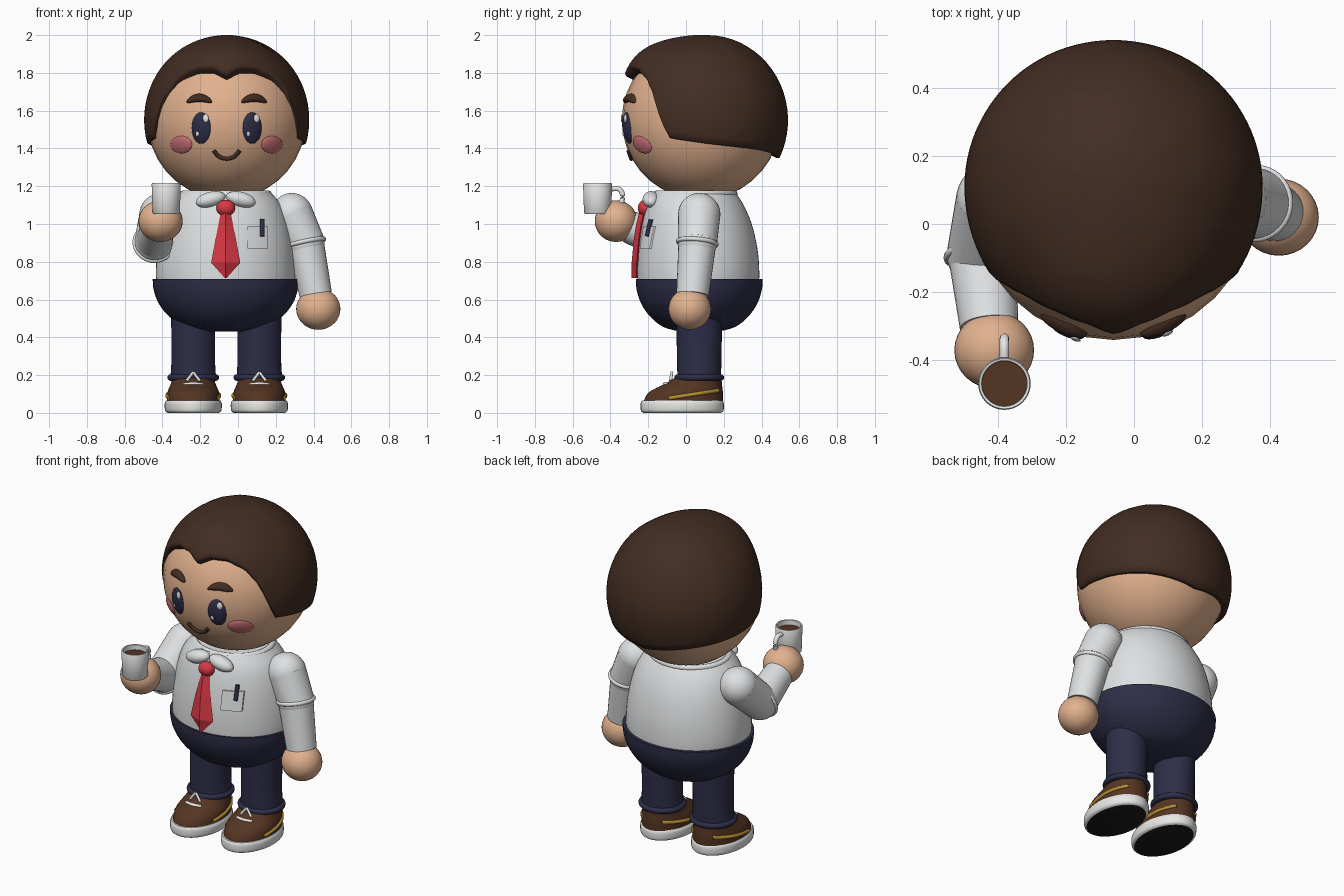
import bpy, bmesh
from math import sin, cos, pi, sqrt, acos, exp, radians, degrees
from mathutils import Vector, Matrix

cube = bpy.data.objects.get("Cube")
if cube:
    bpy.data.objects.remove(cube, do_unlink=True)


def material(name, r, g, b):
    m = bpy.data.materials.new(name)
    m.use_nodes = True
    m.diffuse_color = (r, g, b, 1)
    bsdf = next(n for n in m.node_tree.nodes if n.type == 'BSDF_PRINCIPLED')
    bsdf.inputs["Base Color"].default_value = (r, g, b, 1)
    bsdf.inputs["Roughness"].default_value = 0.6
    return m


SKIN = material("skin", 0.76, 0.44, 0.27)
HAIR = material("dark brown hair", 0.055, 0.026, 0.016)
SHIRT = material("shirt white", 0.74, 0.75, 0.76)
NAVY = material("navy", 0.027, 0.027, 0.065)
RED = material("red", 0.68, 0.04, 0.06)
PINK = material("blush pink", 0.62, 0.17, 0.19)
SHOE = material("shoe brown", 0.09, 0.035, 0.016)
GOLD = material("gold", 0.48, 0.27, 0.03)
BLACK = material("sole black", 0.012, 0.009, 0.009)
WHITE = material("bright white", 0.85, 0.85, 0.84)


def finish(name, bm, *mats, angle=50):
    bmesh.ops.recalc_face_normals(bm, faces=bm.faces)
    me = bpy.data.meshes.new(name)
    bm.to_mesh(me)
    bm.free()
    for m in mats:
        me.materials.append(m)
    me.polygons.foreach_set("use_smooth", [True] * len(me.polygons))
    me.set_sharp_from_angle(angle=radians(angle))
    ob = bpy.data.objects.new(name, me)
    bpy.context.collection.objects.link(ob)
    return ob


def skin_rows(bm, rows):
    """Bridge closed rows of points and cap both ends."""
    rows = [[bm.verts.new(p) for p in row] for row in rows]
    n = len(rows[0])
    for a, b in zip(rows, rows[1:]):
        for i in range(n):
            j = (i + 1) % n
            bm.faces.new((a[i], a[j], b[j], b[i]))
    bm.faces.new(rows[0])
    bm.faces.new(rows[-1])


def spline(rings, steps=4):
    """Catmull-Rom resampling of a list of rings."""
    out = []
    for i in range(len(rings) - 1):
        p = [Vector(rings[max(0, min(len(rings) - 1, i + k))]) for k in (-1, 0, 1, 2)]
        for s in range(steps):
            t = s / steps
            out.append(0.5 * (2 * p[1] + (p[2] - p[0]) * t
                              + (2 * p[0] - 5 * p[1] + 4 * p[2] - p[3]) * t * t
                              + (3 * p[1] - p[0] - 3 * p[2] + p[3]) * t ** 3))
    return out + [Vector(rings[-1])]


def loft(name, rings, cx, mat, n=40, smooth=True, **kw):
    """Stack of ellipses, each given as (z, half width, half depth, centre y)."""
    bm = bmesh.new()
    skin_rows(bm, [[(cx + rx * cos(2 * pi * i / n), cy + ry * sin(2 * pi * i / n), z)
                    for i in range(n)]
                   for z, rx, ry, cy in (spline(rings) if smooth else rings)])
    return finish(name, bm, mat, **kw)


def ball(name, pos, size, mat, tilt=0):
    bm = bmesh.new()
    bmesh.ops.create_uvsphere(bm, u_segments=32, v_segments=18, radius=1)
    bm.transform(Matrix.Translation(pos) @ Matrix.Rotation(tilt, 4, 'Y')
                 @ Matrix.Diagonal((*size, 1)))
    return finish(name, bm, mat)


def limb(name, a, b, r1, r2, mat):
    a, b = Vector(a), Vector(b)
    bm = bmesh.new()
    bmesh.ops.create_cone(bm, cap_ends=True, segments=32, radius1=r1, radius2=r2,
                          depth=(b - a).length)
    bm.transform(Matrix.Translation((a + b) / 2)
                 @ (b - a).to_track_quat('Z', 'Y').to_matrix().to_4x4())
    return finish(name, bm, mat)


def ring(name, pos, axis, rx, ry, tube, mat):
    quat = Vector(axis).to_track_quat('Z', 'Y').to_matrix()
    bm = bmesh.new()
    n, rows = 12, []
    for i in range(40):
        a = 2 * pi * i / 40
        rows.append([bm.verts.new(Vector(pos) + quat @ Vector((
            (rx + tube * cos(t)) * cos(a), (ry + tube * cos(t)) * sin(a), tube * sin(t))))
            for t in (2 * pi * k / n for k in range(n))])
    for i in range(40):
        a, b = rows[i], rows[(i + 1) % 40]
        for k in range(n):
            bm.faces.new((a[k], a[(k + 1) % n], b[(k + 1) % n], b[k]))
    return finish(name, bm, mat)


def cord(name, points, r, mat):
    """Round tube through a few points."""
    pts = spline(points)
    bm, rows = bmesh.new(), []
    for i, p in enumerate(pts):
        d = pts[min(i + 1, len(pts) - 1)] - pts[max(i - 1, 0)]
        q = d.to_track_quat('Z', 'Y')
        rows.append([p + q @ Vector((r * cos(k * pi / 5), r * sin(k * pi / 5), 0))
                     for k in range(10)])
    skin_rows(bm, rows)
    return finish(name, bm, mat)


def interp(table, t):
    for a, b in zip(table, table[1:]):
        if t <= b[0]:
            f = max(0, (t - a[0]) / (b[0] - a[0]))
            return [u + (v - u) * f for u, v in zip(a, b)]
    return table[-1]


MID = -0.065          # centre line of the figure
HEAD = Vector((-0.06, 0.08, 1.55))
HEAD_R = 0.42
TORSO = [(0.66, 0.365, 0.32, 0.065), (0.75, 0.37, 0.323, 0.065), (0.87, 0.36, 0.315, 0.063),
         (1.0, 0.335, 0.29, 0.058), (1.1, 0.295, 0.255, 0.05), (1.17, 0.235, 0.215, 0.045)]


def face_y(x, z):
    return HEAD.y - sqrt(max(0.001, HEAD_R ** 2 - (x - HEAD.x) ** 2 - (z - HEAD.z) ** 2))


def chest_y(x, z):
    _, rx, ry, cy = interp(TORSO, z)
    return cy - ry * sqrt(max(0.001, 1 - ((x - MID) / rx) ** 2))


def decal(name, x, z, rx, rz, thick, mat, arch=0, lift=0):
    """Flattened ellipsoid that follows the face."""
    ob = ball(name, (0, 0, 0), (rx, thick, rz), mat)
    for v in ob.data.vertices:
        px, pz = x + v.co.x, z + v.co.z - arch * (v.co.x / rx) ** 2
        v.co = (px, face_y(px, pz) + v.co.y - lift, pz)


# head and face
ball("head", HEAD, (HEAD_R,) * 3, SKIN)
for s, side in ((-1, "right"), (1, "left")):
    ex = HEAD.x + s * 0.135
    decal(side + "_eye", ex, 1.508, 0.05, 0.083, 0.016, NAVY)
    decal(side + "_eye_glint", ex + 0.024, 1.56, 0.015, 0.022, 0.006, WHITE, lift=0.013)
    decal(side + "_eye_small_glint", ex - 0.02, 1.477, 0.009, 0.013, 0.005, WHITE, lift=0.014)
    decal(side + "_eyebrow", HEAD.x + s * 0.145, 1.668, 0.068, 0.022, 0.026, HAIR, arch=0.022)
    decal(side + "_cheek", HEAD.x + s * 0.24, 1.42, 0.057, 0.046, 0.014, PINK)
cord("mouth", [(HEAD.x + x, face_y(HEAD.x + x, z) - 0.003, z) for x, z in
               ((-0.068, 1.388), (-0.04, 1.357), (0, 1.345), (0.04, 1.357), (0.068, 1.388))],
     0.011, HAIR)

# hair: cap from the crown down to a hairline that varies with direction
HAIRLINE = [(0, 1.775), (10, 1.81), (25, 1.81), (40, 1.77), (50, 1.69), (63, 1.46),
            (90, 1.43), (135, 1.395), (180, 1.35)]


def hair_point(phi, theta, inset):
    front = exp(-(phi / 0.9) ** 2) * exp(-((theta - 0.85) / 0.45) ** 2)
    streak = 0.004 * sin(theta) * sin(9 * phi + sin(3 * phi)) * max(0, cos(theta))
    k = 1 + 0.12 * front + streak - inset
    depth = 0.455 if cos(phi) > 0 else 0.43
    return (HEAD.x + 0.437 * k * sin(theta) * sin(phi),
            0.11 - depth * k * sin(theta) * cos(phi), 1.55 + 0.45 * k * cos(theta))


bm = bmesh.new()
rows, N, STEPS = [], 96, 20
for step in range(STEPS + 3):
    row = []
    for i in range(N):
        phi = 2 * pi * i / N - pi
        edge = acos((interp(HAIRLINE, degrees(abs(phi)))[1] - 1.55) / 0.45)
        t = min(1, (step + 0.1) / STEPS)
        over = max(0, step - STEPS)
        row.append(hair_point(phi, edge * t + 0.02 * min(over, 1), (0, 0.03, 0.15)[over]))
    rows.append(row)
skin_rows(bm, rows)
finish("hair", bm, HAIR, angle=70)

# torso, trousers and neck ring
loft("shirt_torso", TORSO, MID, SHIRT, n=56)
loft("trousers_seat", [(0.43, 0.12, 0.1, 0.07), (0.455, 0.22, 0.19, 0.07), (0.51, 0.3, 0.26, 0.07),
                       (0.58, 0.355, 0.308, 0.07), (0.65, 0.381, 0.331, 0.07),
                       (0.71, 0.387, 0.336, 0.07)], MID, NAVY, n=56)
ring("neck_band", (MID, 0.05, 1.16), (0, 0, 1), 0.225, 0.205, 0.018, SHIRT)

# collar, tie, pocket and pen
for s in (-1, 1):
    ball("collar_" + ("left" if s > 0 else "right"), (MID + s * 0.08, -0.185, 1.13),
         (0.08, 0.045, 0.04), SHIRT, tilt=s * 0.25)
ball("tie_knot", (MID, -0.215, 1.085), (0.05, 0.04, 0.043), RED)
loft("tie_blade", [(z, w, 0.026, chest_y(MID, z) - 0.006) for z, w in
                   ((0.715, 0.006), (0.795, 0.077), (0.92, 0.054), (1.0, 0.038), (1.07, 0.025))],
     MID, RED, n=4, smooth=False, angle=20)
bm = bmesh.new()
bmesh.ops.create_cube(bm, size=1)
bmesh.ops.subdivide_edges(bm, edges=bm.edges, cuts=3, use_grid_fill=True)
for v in bm.verts:
    px, pz = 0.105 + 0.11 * v.co.x, 0.928 + 0.115 * v.co.z
    v.co = (px, chest_y(px, pz) + 0.02 * v.co.y, pz)
finish("chest_pocket", bm, SHIRT)
limb("pen", (0.128, chest_y(0.128, 0.935) - 0.016, 0.935),
     (0.128, chest_y(0.128, 1.025) - 0.016, 1.025), 0.012, 0.012, NAVY)

# arms: one hangs down, the other is bent forward
for side, shoulder, elbow, wrist, hand in (
        ("left", (0.285, 0.07, 1.052), (0.355, 0.06, 0.9), (0.412, 0.035, 0.625), (0.425, 0.02, 0.55)),
        ("right", (-0.41, 0.07, 1.05), (-0.445, -0.09, 0.9), (-0.425, -0.3, 0.985), (-0.41, -0.37, 1.015))):
    ball(side + "_shoulder", shoulder, (0.112,) * 3, SHIRT)
    limb(side + "_upper_arm", shoulder, elbow, 0.112, 0.104, SHIRT)
    ball(side + "_elbow", elbow, (0.104,) * 3, SHIRT)
    limb(side + "_forearm", elbow, wrist, 0.1, 0.086, SHIRT)
    ring(side + "_sleeve_band", elbow, Vector(wrist) - Vector(elbow), 0.102, 0.102, 0.012, SHIRT)
    ball(side + "_hand", hand, (0.117, 0.113, 0.11), SKIN)

# mug
loft("mug", [(z, r, r, -0.468) for z, r in ((1.052, 0.066), (1.06, 0.072), (1.21, 0.077),
                                            (1.216, 0.074), (1.214, 0.067), (1.17, 0.065))],
     -0.38, WHITE, smooth=False)
loft("coffee", [(z, 0.066, 0.066, -0.468) for z in (1.165, 1.185)], -0.38, SHOE, smooth=False)
cord("mug_handle", [(-0.38, y, z) for y, z in ((-0.4, 1.185), (-0.355, 1.185), (-0.335, 1.15),
                                               (-0.35, 1.1), (-0.4, 1.08))], 0.014, WHITE)

# legs and shoes
UPPER = [(0.06, 0.14, 0.21, -0.015), (0.11, 0.136, 0.195, 0.0), (0.155, 0.118, 0.15, 0.04),
         (0.19, 0.108, 0.12, 0.068)]
for side, cx in (("right", -0.237), ("left", 0.113)):
    loft(side + "_leg", [(0.17, 0.122, 0.115, 0.07), (0.3, 0.115, 0.118, 0.07),
                         (0.55, 0.118, 0.122, 0.07)], cx, NAVY)
    ring(side + "_trouser_cuff", (cx, 0.07, 0.187), (0, 0, 1), 0.12, 0.115, 0.017, NAVY)
    loft(side + "_shoe_upper", UPPER, cx, SHOE)
    sole = loft(side + "_shoe_sole", [(0, 0.135, 0.205, -0.02), (0.012, 0.149, 0.219, -0.02),
                                      (0.05, 0.151, 0.22, -0.02), (0.066, 0.143, 0.213, -0.02)], cx, WHITE)
    sole.data.materials.append(BLACK)
    for f in sole.data.polygons:
        if f.normal.z < -0.9:
            f.material_index = 1
    for s in (-1, 1):
        pts = []
        for y, z in ((-0.09, 0.078), (0, 0.092), (0.09, 0.106), (0.17, 0.118)):
            _, rx, ry, cy = interp(UPPER, z)
            pts.append((cx + s * rx * sqrt(max(0.02, 1 - ((y - cy) / ry) ** 2)), y, z))
        cord(side + "_shoe_stripe", pts, 0.011, GOLD)
    cord(side + "_lace_bar", [(cx - 0.05, -0.096, 0.15), (cx, -0.112, 0.155),
                              (cx + 0.05, -0.096, 0.15)], 0.009, WHITE)
    for s in (-1, 1):
        cord(side + "_lace_loop", [(cx + s * 0.035, -0.082, 0.17), (cx, -0.075, 0.215)], 0.008, WHITE)
